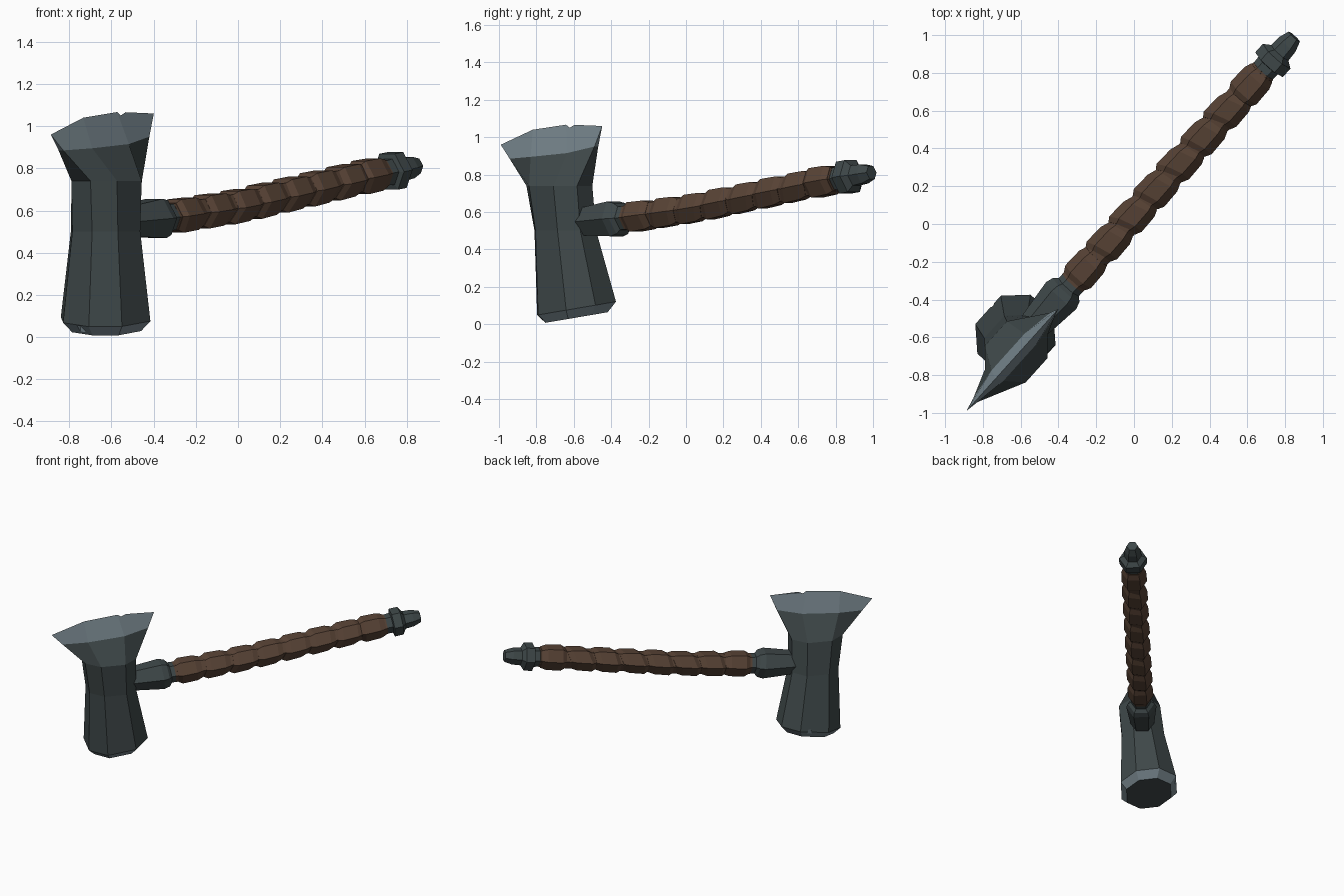
import bpy, bmesh, math

if "Cube" in bpy.data.objects:
    bpy.data.objects.remove(bpy.data.objects["Cube"])

# ---- colours
def material(name, rgb):
    m = bpy.data.materials.new(name)
    m.diffuse_color = (*rgb, 1)
    m.use_nodes = True
    m.node_tree.nodes["Principled BSDF"].inputs["Base Color"].default_value = m.diffuse_color
    return m

IRON = material("dark iron", (0.050, 0.066, 0.068))
STEEL = material("bright steel", (0.190, 0.245, 0.275))
LEATHER = material("brown leather", (0.098, 0.056, 0.036))

# ---- the axe lies in a diagonal upright plane: u along the handle, v across it
DIR = math.radians(48)
CU, SU = math.cos(DIR), math.sin(DIR)

def place(u, v, z):
    return (u * CU + v * SU, u * SU - v * CU, z)

def make(name, bm, mats):
    bmesh.ops.recalc_face_normals(bm, faces=bm.faces)
    me = bpy.data.meshes.new(name)
    bm.to_mesh(me)
    bm.free()
    for m in mats:
        me.materials.append(m)
    ob = bpy.data.objects.new(name, me)
    bpy.context.collection.objects.link(ob)
    return ob

def bridge(bm, r0, r1, mat=0):
    n = len(r0)
    for i in range(n):
        j = (i + 1) % n
        bm.faces.new((r0[i], r0[j], r1[j], r1[i])).material_index = mat

# ---- axe head: octagon rings from the hammer end up to the blade shoulder
SIDES = [(1, .42), (.48, 1), (-.48, 1), (-1, .42), (-1, -.42), (-.48, -1), (.48, -1), (1, -.42)]

def head_ring(bm, u, v, z, a, b, tilt):
    return [bm.verts.new(place(u + a * p, v + b * q, z + tilt * (.126 * a * p - .114 * b * q)))
            for p, q in SIDES]

bm = bmesh.new()
cap = head_ring(bm, -.855, -.075, .036, .165, .155, 1)
rim = head_ring(bm, -.855, -.075, .085, .210, .195, 1)
waist = head_ring(bm, -.900, -.035, .500, .165, .150, 0)
shoulder = head_ring(bm, -.920, -.010, .740, .182, .145, 0)
bm.faces.new(cap)
bridge(bm, cap, rim, 1)
bridge(bm, rim, waist)
bridge(bm, waist, shoulder)

# blade: flared body up to the bevel line, then the bright bevel to the edge
BEVEL = [(-.645, .015, .95), (-.82, .042, .915), (-1.08, .042, .895), (-1.255, .015, .885)]
bevel = [bm.verts.new(place(*p)) for p in BEVEL]
bevel += [bm.verts.new(place(u, -v, z)) for u, v, z in reversed(BEVEL)]
bridge(bm, shoulder, bevel)
EDGE = [(-.60, 1.06), (-.80, 1.066), (-.835, 1.05), (-.86, 1.067), (-1.10, 1.04), (-1.33, .96)]
edge = [bm.verts.new(place(u, .003, z)) for u, z in EDGE]
for s in (bevel[:4], bevel[:3:-1]):
    for f in ((s[0], s[1], *edge[3::-1]), (s[1], s[2], edge[4], edge[3]),
              (s[2], s[3], edge[5], edge[4])):
        bm.faces.new(f).material_index = 1
bm.faces.new((bevel[0], edge[0], bevel[7])).material_index = 1
bm.faces.new((bevel[3], bevel[4], edge[5])).material_index = 1
head = make("axe_head", bm, [IRON, STEEL])

# small chips knocked out of the hammer end
for i, (u, v, z) in enumerate([(-.82, -.275, .10), (-1.05, -.06, .035)]):
    bm = bmesh.new()
    bmesh.ops.create_cone(bm, cap_ends=True, segments=4, radius1=.045, radius2=0, depth=.14)
    for vert in bm.verts:
        vert.co = (vert.co.x + place(u, v, z)[0], vert.co.y + place(u, v, z)[1], vert.co.z + z)
    cutter = make("chip_cutter_%d" % (i + 1), bm, [STEEL])
    cutter.hide_render = True
    cutter.hide_set(True)
    mod = head.modifiers.new("chip", 'BOOLEAN')
    mod.operation, mod.object, mod.solver = 'DIFFERENCE', cutter, 'EXACT'

# ---- handle parts: hexagon lofts along a gently curved centre line
LINE = [(-.80, .545), (-.44, .570), (.03, .620), (.48, .690), (.93, .760), (1.31, .812)]

def height(u):
    for (u0, z0), (u1, z1) in zip(LINE, LINE[1:]):
        if u <= u1:
            break
    return z0 + (z1 - z0) * (u - u0) / (u1 - u0)

def hex_loft(name, stations, mat, skew=0.0):
    bm = bmesh.new()
    rings = []
    for u, r in stations:
        ring = []
        for k in range(6):
            a = math.radians(60 * k)
            dv, dz = r * math.cos(a), r * math.sin(a)
            ring.append(bm.verts.new(place(u - .14 * dz + skew * (dv + dz), -.033 + dv, height(u) + dz)))
        if rings:
            bridge(bm, rings[-1], ring)
        rings.append(ring)
    bm.faces.new(rings[0])
    bm.faces.new(rings[-1])
    return make(name, bm, [mat])

hex_loft("head_collar", [(-.82, .070), (-.74, .085), (-.54, .107), (-.50, .095), (-.48, .072), (-.40, .070)], IRON)
hex_loft("grip_core", [(-.45, .072), (.03, .072), (.48, .072), (.93, .072), (1.06, .070)], LEATHER)

# overlapping leather wraps, slanted alternately
COUNT, START, STEP = 8, -.435, .187
for i in range(COUNT):
    u = START + i * STEP
    skew = 0 if i in (0, COUNT - 1) else (.22 if i % 2 else .30)
    hex_loft("leather_wrap_%d" % (i + 1),
             [(u, .074), (u + .03, .091), (u + .135, .088), (u + .175, .074)], LEATHER, skew)

# pommel: neck, flared ring and tapered tip
hex_loft("pommel", [(1.04, .066), (1.10, .070), (1.105, .098), (1.165, .098), (1.19, .062),
                    (1.25, .058), (1.305, .040)], IRON)
